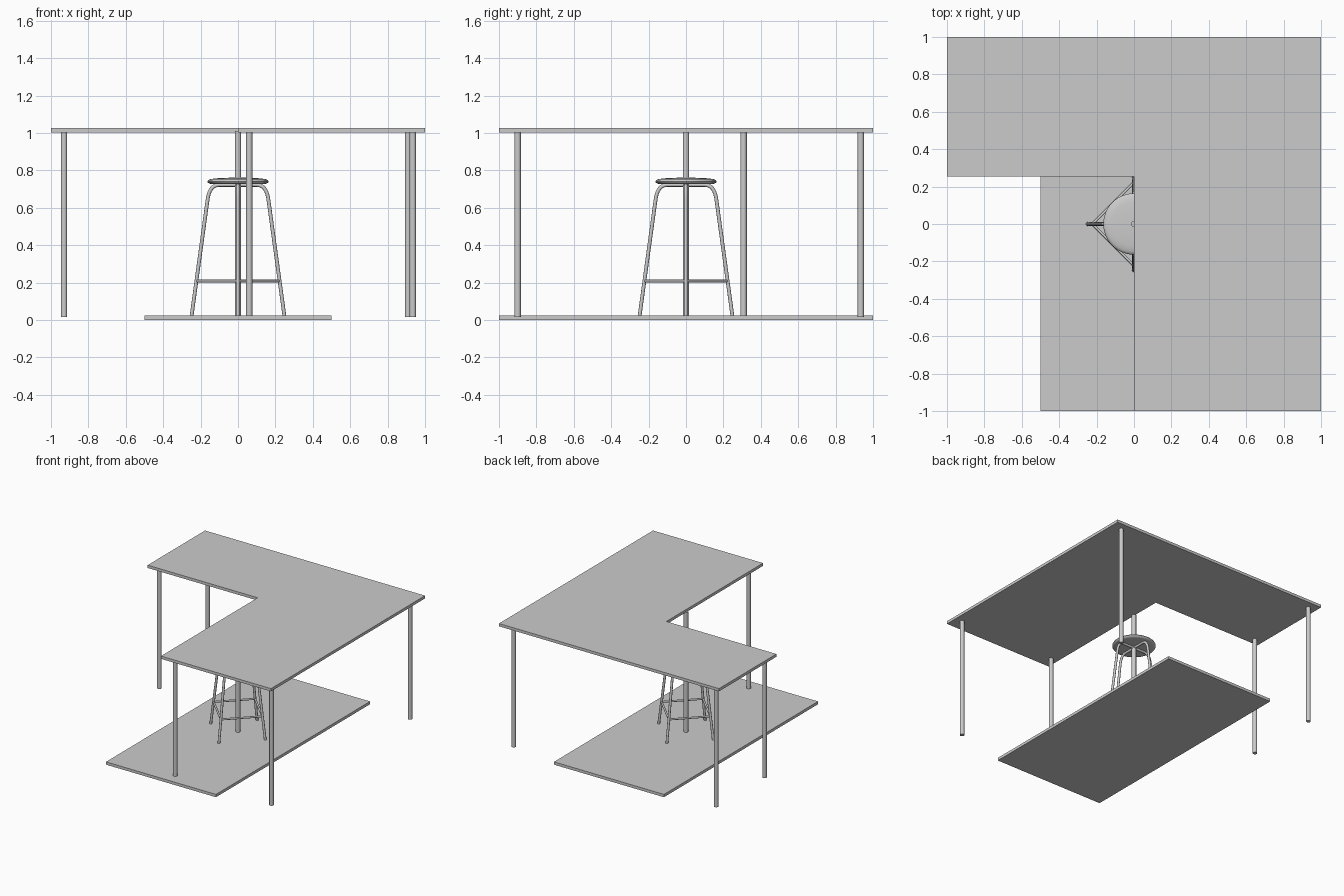
import bpy
import bmesh
import math
from mathutils import Vector

cube = bpy.data.objects.get("Cube")
if cube:
    bpy.data.objects.remove(cube, do_unlink=True)

grey = bpy.data.materials.new("light_grey")
grey.use_nodes = True
colour = (0.6, 0.6, 0.6, 1)
grey.diffuse_color = colour
grey.node_tree.nodes["Principled BSDF"].inputs["Base Color"].default_value = colour


def finish(name, bm, smooth=False):
    bmesh.ops.recalc_face_normals(bm, faces=bm.faces)
    mesh = bpy.data.meshes.new(name)
    bm.to_mesh(mesh)
    bm.free()
    mesh.materials.append(grey)
    obj = bpy.data.objects.new(name, mesh)
    bpy.context.collection.objects.link(obj)
    if smooth:
        bpy.ops.object.select_all(action="DESELECT")
        obj.select_set(True)
        bpy.context.view_layer.objects.active = obj
        bpy.ops.object.shade_smooth_by_angle(angle=math.radians(40))


def skin(bm, rings):
    """Join matching closed rings of vertices and cap both ends."""
    for lower, upper in zip(rings, rings[1:]):
        for k in range(len(lower)):
            n = (k + 1) % len(lower)
            bm.faces.new((lower[k], lower[n], upper[n], upper[k]))
    bm.faces.new(rings[0])
    bm.faces.new(rings[-1])


def slab(name, outline, bottom, top):
    bm = bmesh.new()
    skin(bm, [[bm.verts.new((x, y, z)) for x, y in outline] for z in (bottom, top)])
    finish(name, bm)


def tube(name, points, radius, sides=12):
    """Sweep a round section along a path lying in one plane."""
    bm = bmesh.new()
    pts = [Vector(p) for p in points]
    side = (pts[-1] - pts[0]).cross(Vector((0, 0, 1)))
    if side.length < 0.01:
        side = Vector((1, 0, 0))
    side.normalize()
    rings = []
    for i, p in enumerate(pts):
        along = (pts[min(i + 1, len(pts) - 1)] - pts[max(i - 1, 0)]).normalized()
        other = along.cross(side)
        angles = [math.tau * k / sides for k in range(sides)]
        rings.append([bm.verts.new(p + radius * (math.cos(a) * side + math.sin(a) * other))
                      for a in angles])
    skin(bm, rings)
    finish(name, bm, True)


# L-shaped table top and the low base board
slab("table_top", [(-1, 0.255), (0, 0.255), (0, -1), (1, -1), (1, 1), (-1, 1)], 1.003, 1.026)
slab("base_board", [(-0.5, -1), (0.5, -1), (0.5, 1), (-0.5, 1)], 0, 0.023)

# Round table legs and the central post
table_legs = {
    "right_inner_leg": (-0.93, 0.308),
    "right_back_leg": (-0.93, 0.935),
    "left_back_leg": (0.91, 0.935),
    "left_front_leg": (0.935, -0.9),
    "inner_front_leg": (0.06, -0.9),
    "central_post": (0, 0),
}
for name, (x, y) in table_legs.items():
    tube(name, [(x, y, 0.015), (x, y, 1.01)], 0.017, 20)

# Domed round stool seat, turned from a profile
bm = bmesh.new()
profile = [(0, 0.761), (0.07, 0.76), (0.12, 0.757), (0.148, 0.753), (0.16, 0.747),
           (0.164, 0.74), (0.16, 0.733), (0.148, 0.728), (0.12, 0.726), (0, 0.726)]
verts = [bm.verts.new((r, 0, z)) for r, z in profile]
edges = [bm.edges.new(pair) for pair in zip(verts, verts[1:])]
bmesh.ops.spin(bm, geom=verts + edges, cent=(0, 0, 0), axis=(0, 0, 1),
               angle=math.tau, steps=48)
bmesh.ops.remove_doubles(bm, verts=bm.verts, dist=0.0001)
finish("stool_seat", bm, True)

# Two crossing bent tubes form the four stool legs
foot, shoulder = Vector((0.249, 0.015)), Vector((0.163, 0.64))
corner, inner = Vector((0.153, 0.722)), Vector((0.1, 0.722))
half = [foot]
for i in range(9):
    t = i / 8
    half.append((1 - t) ** 2 * shoulder + 2 * t * (1 - t) * corner + t * t * inner)
arch = [(p.x, p.y) for p in half] + [(-p.x, p.y) for p in reversed(half)]
tube("stool_leg_frame_side", [(r, 0, z) for r, z in arch], 0.01)
tube("stool_leg_frame_front", [(0, r, z) for r, z in arch], 0.01)

# Four rungs join neighbouring stool legs in a diamond
for i in range(4):
    ends = []
    for a in (i, i + 1):
        ang = a * math.pi / 2
        ends.append((0.222 * math.cos(ang), 0.222 * math.sin(ang), 0.208))
    tube("stool_rung_%d" % (i + 1), ends, 0.0075)
